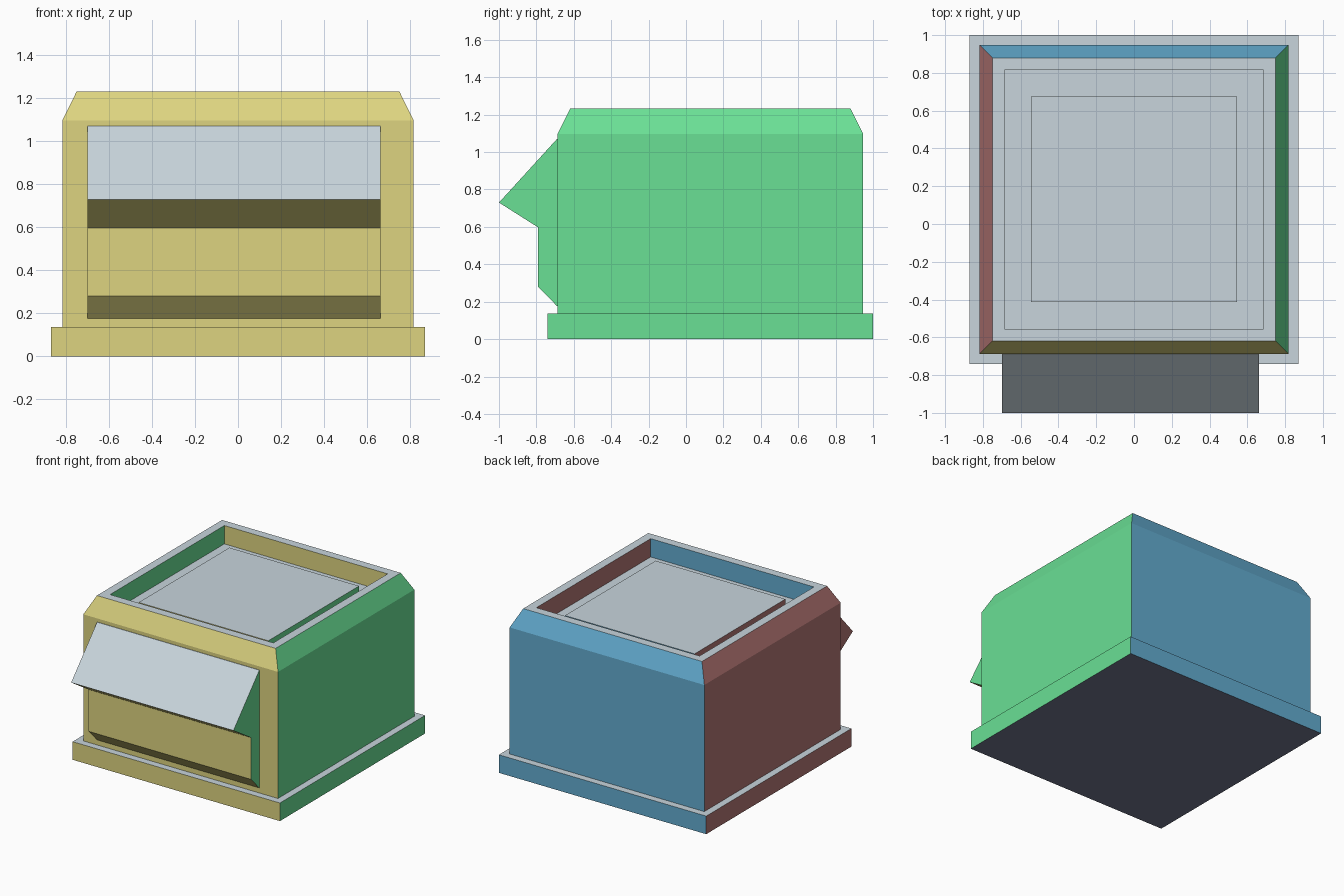
import bpy, bmesh

if "Cube" in bpy.data.objects:
    bpy.data.objects.remove(bpy.data.objects["Cube"])

CY = 0.13  # y centre of the square housing


def lin(c):
    c /= 255
    return c / 12.92 if c <= 0.04045 else ((c + 0.055) / 1.055) ** 2.4


def material(name, rgb):
    m = bpy.data.materials.new(name)
    m.diffuse_color = (*[lin(c) for c in rgb], 1)
    m.use_nodes = True
    m.node_tree.nodes["Principled BSDF"].inputs["Base Color"].default_value = m.diffuse_color
    return m


# one colour per facing direction
MATS = [material("pale_grey", (200, 213, 220)),
        material("slate", (112, 117, 142)),
        material("straw_yellow", (221, 212, 128)),
        material("sky_blue", (99, 172, 208)),
        material("mint_green", (106, 224, 149)),
        material("dusty_red", (179, 118, 116))]


def facing(n):
    if n.z > 0.6:
        return 0
    if n.z < -0.95:
        return 1
    if abs(n.y) > abs(n.x):
        return 2 if n.y < 0 else 3
    return 4 if n.x > 0 else 5


def finish(bm, name):
    bmesh.ops.recalc_face_normals(bm, faces=bm.faces)
    bm.normal_update()
    me = bpy.data.meshes.new(name)
    for m in MATS:
        me.materials.append(m)
    for f in bm.faces:
        f.material_index = facing(f.normal)
    bm.to_mesh(me)
    bm.free()
    ob = bpy.data.objects.new(name, me)
    bpy.context.collection.objects.link(ob)
    return ob


def loft(name, loops):
    """Skin a closed solid through matching loops of points."""
    bm = bmesh.new()
    rings = [[bm.verts.new(p) for p in loop] for loop in loops]
    n = len(rings[0])
    for a, b in zip(rings, rings[1:]):
        for i in range(n):
            j = (i + 1) % n
            bm.faces.new((a[i], a[j], b[j], b[i]))
    bm.faces.new(rings[0][::-1])
    bm.faces.new(rings[-1])
    return finish(bm, name)


def squares(name, steps):
    """Stack of squares given as (half width, height)."""
    loft(name, [[(sx * h, CY + sy * h, z) for sx, sy in
                 ((-1, -1), (1, -1), (1, 1), (-1, 1))] for h, z in steps])


# plinth
squares("base_plinth", [(0.87, 0), (0.87, 0.137)])

# housing with chamfered shoulder, rim and sunken top
squares("housing", [(0.817, 0.13), (0.817, 1.097), (0.75, 1.232),
                    (0.685, 1.232), (0.685, 1.093)])

# raised plate inside the sunken top
squares("top_plate", [(0.544, 1.085), (0.544, 1.156)])

# front hood and lower box, one profile across the width
profile = [(-0.68, 1.07), (-0.69, 1.07), (-1.0, 0.73), (-0.79, 0.597),
           (-0.79, 0.28), (-0.69, 0.177), (-0.68, 0.177)]
loft("front_hood", [[(x, y, z) for y, z in profile] for x in (-0.70, 0.662)])
